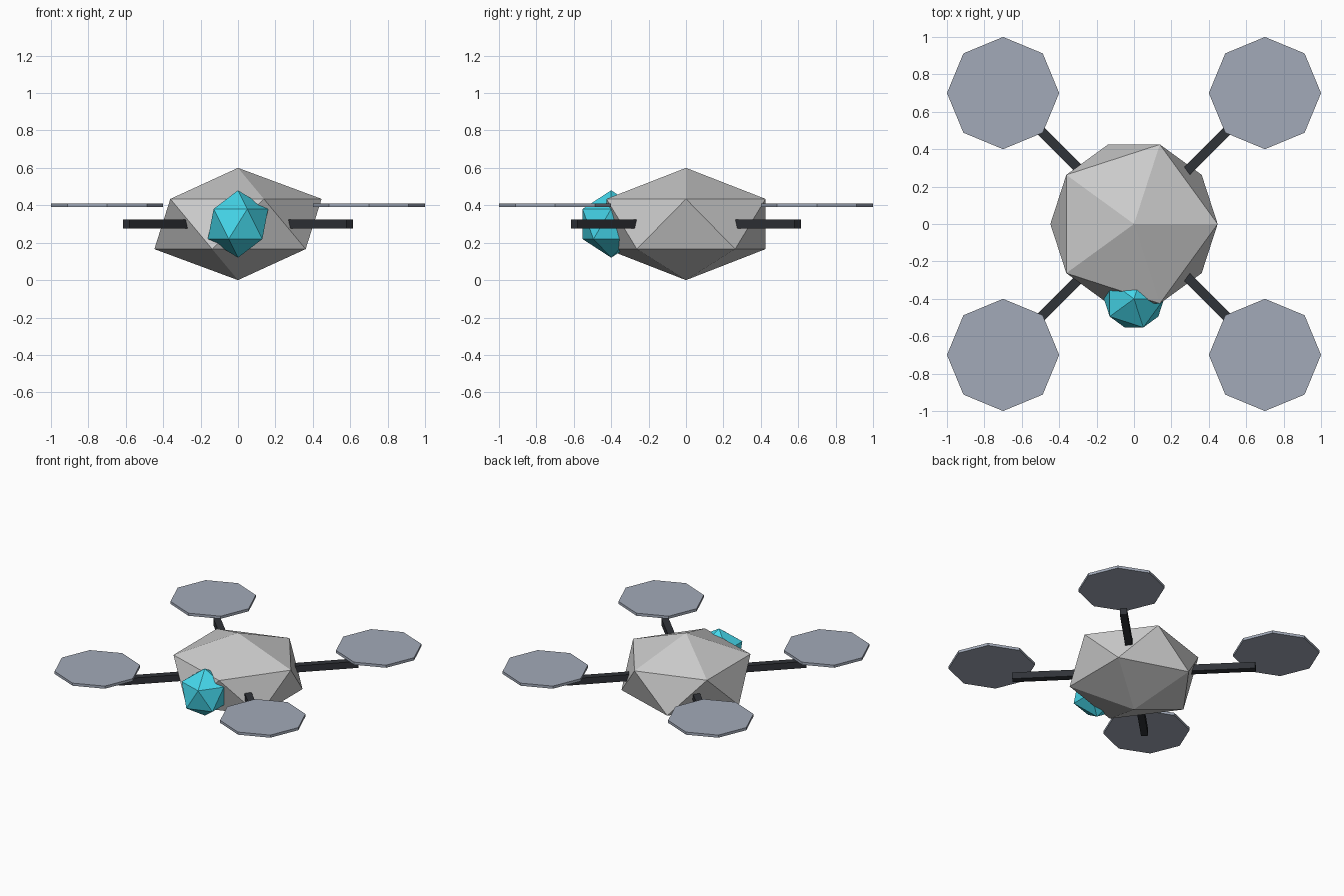
import bpy
from math import radians

if "Cube" in bpy.data.objects:
    bpy.data.objects.remove(bpy.data.objects["Cube"])


def colour(obj, name, rgb):
    mat = bpy.data.materials.get(name) or bpy.data.materials.new(name)
    mat.diffuse_color = (*rgb, 1)
    mat.use_nodes = True
    mat.node_tree.nodes["Principled BSDF"].inputs["Base Color"].default_value = mat.diffuse_color
    obj.data.materials.append(mat)


# Body: flattened icosahedron
bpy.ops.mesh.primitive_ico_sphere_add(subdivisions=1, radius=0.5, location=(0, 0, 0.3))
body = bpy.context.object
body.name = "body"
body.scale.z = 0.6

# Camera eye on the front
bpy.ops.mesh.primitive_ico_sphere_add(subdivisions=1, radius=0.18, location=(0, -0.4, 0.3))
eye = bpy.context.object
eye.name = "camera_eye"
colour(eye, "cyan", (0.06, 0.68, 0.83))

# Four diagonal arms, each with an octagonal rotor disc
for side, sx in (("right", 1), ("left", -1)):
    for end, sy in (("front", -1), ("back", 1)):
        bpy.ops.mesh.primitive_cube_add(size=1, location=(0.35 * sx, 0.35 * sy, 0.3),
                                        rotation=(0, 0, radians(45 * sx * sy)))
        arm = bpy.context.object
        arm.name = f"{end}_{side}_arm"
        arm.scale = (0.7, 0.05, 0.05)
        colour(arm, "dark_grey", (0.03, 0.033, 0.04))

        bpy.ops.mesh.primitive_cylinder_add(vertices=8, radius=0.3, depth=0.02,
                                            location=(0.7 * sx, 0.7 * sy, 0.4))
        rotor = bpy.context.object
        rotor.name = f"{end}_{side}_rotor"
        colour(rotor, "blue_grey", (0.36, 0.4, 0.48))
